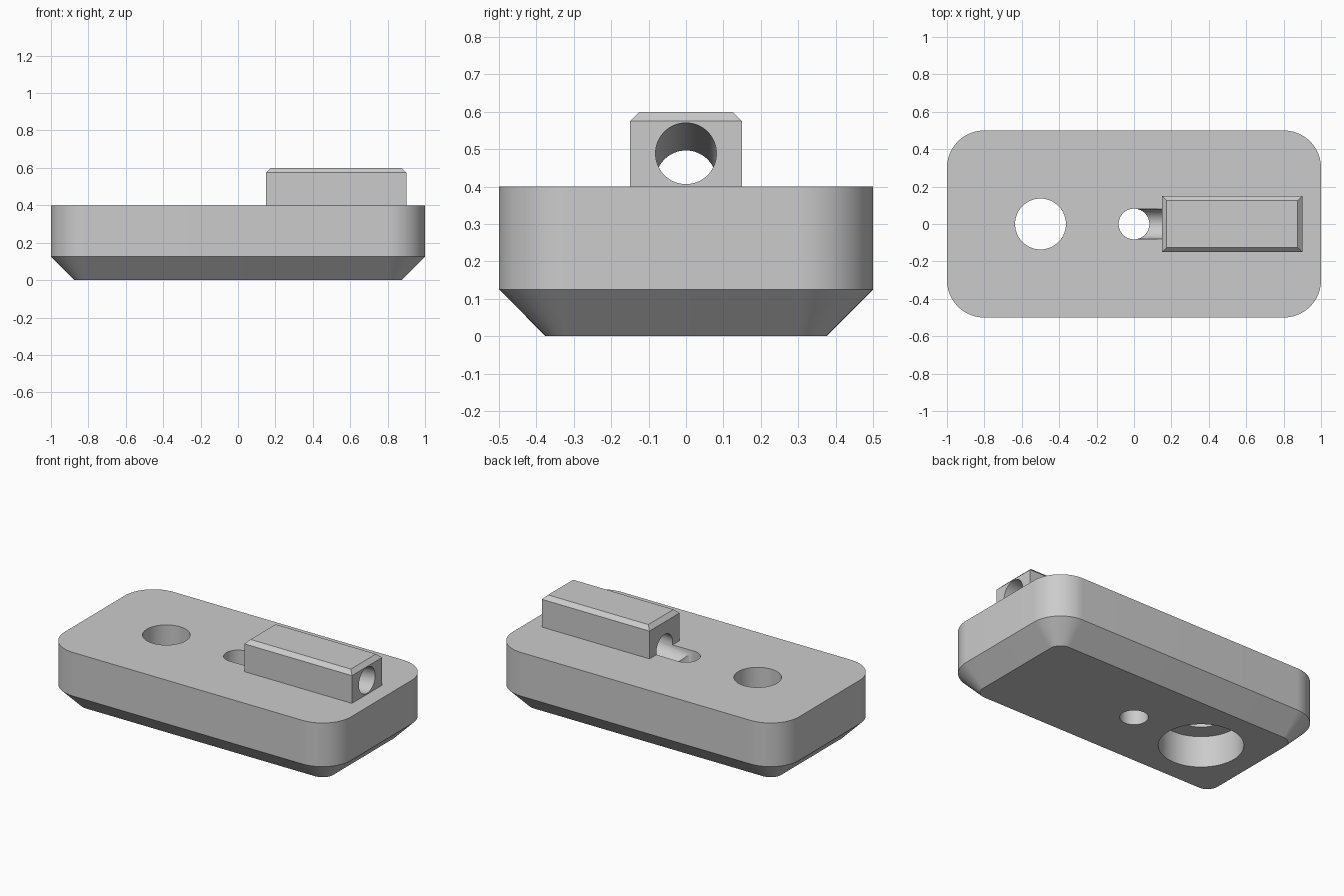
import bpy, bmesh
from math import sin, cos, pi, radians
from mathutils import Vector

if "Cube" in bpy.data.objects:
    bpy.data.objects.remove(bpy.data.objects["Cube"], do_unlink=True)

grey = bpy.data.materials.new("light_grey")
grey.use_nodes = True
colour = (0.6, 0.6, 0.6, 1)
grey.diffuse_color = colour
grey.node_tree.nodes["Principled BSDF"].inputs["Base Color"].default_value = colour


def make_object(name, bm):
    bmesh.ops.recalc_face_normals(bm, faces=bm.faces)
    mesh = bpy.data.meshes.new(name)
    bm.to_mesh(mesh)
    bm.free()
    mesh.materials.append(grey)
    obj = bpy.data.objects.new(name, mesh)
    bpy.context.collection.objects.link(obj)
    return obj


def outline(cx, hx, hy, radius, seg):
    """Rounded rectangle; seg = 0 gives square corners."""
    points = []
    for q, (sx, sy) in enumerate([(1, 1), (-1, 1), (-1, -1), (1, -1)]):
        for i in range(seg + 1):
            a = q * pi / 2 + (i / seg * pi / 2 if seg else 0)
            points.append((cx + sx * (hx - radius) + radius * cos(a),
                           sy * (hy - radius) + radius * sin(a)))
    return points


def prism(name, cx, hx, hy, radius, seg, levels):
    """Stack of outlines, each level given as (height, inset)."""
    bm = bmesh.new()
    rings = [[bm.verts.new((x, y, z)) for x, y in
              outline(cx, hx - d, hy - d, max(radius - d, 0), seg)]
             for z, d in levels]
    for low, high in zip(rings, rings[1:]):
        for i in range(len(low)):
            j = (i + 1) % len(low)
            bm.faces.new((low[i], low[j], high[j], high[i]))
    bm.faces.new(rings[0][::-1])
    bm.faces.new(rings[-1])
    return make_object(name, bm)


def rod(name, start, end, radius):
    """Cylinder between two points, used as a drill."""
    start, end = Vector(start), Vector(end)
    axis = end - start
    bm = bmesh.new()
    bmesh.ops.create_cone(bm, cap_ends=True, segments=64, radius1=radius,
                          radius2=radius, depth=axis.length)
    turn = axis.to_track_quat('Z', 'Y').to_matrix().to_4x4()
    bmesh.ops.transform(bm, matrix=turn, verts=bm.verts)
    bmesh.ops.translate(bm, vec=(start + end) / 2, verts=bm.verts)
    obj = make_object(name, bm)
    obj.hide_render = True
    return obj


def combine(target, tool, operation):
    """Apply a boolean and discard the tool."""
    mod = target.modifiers.new(operation, 'BOOLEAN')
    mod.operation, mod.solver, mod.object = operation, 'EXACT', tool
    bpy.ops.object.select_all(action='DESELECT')
    target.select_set(True)
    bpy.context.view_layer.objects.active = target
    bpy.ops.object.modifier_apply(modifier=mod.name)
    bpy.data.objects.remove(tool, do_unlink=True)


# Rounded plate with a chamfered underside
plate = prism("mounting_plate", 0, 1, 0.5, 0.2, 24,
              [(0, 0.125), (0.125, 0), (0.4, 0)])

# Raised guide block with chamfered top edges
block = prism("guide_block", 0.525, 0.375, 0.15, 0, 0,
              [(0.3, 0), (0.575, 0), (0.6, 0.025)])
combine(plate, block, 'UNION')

# Screw hole and its counterbore, cord hole, and sloping cord tunnel
drills = [
    ("screw_hole", (-0.5, 0, 0.1), (-0.5, 0, 0.5), 0.136),
    ("counterbore", (-0.5, 0, -0.1), (-0.5, 0, 0.2), 0.245),
    ("cord_hole", (0, 0, -0.1), (0, 0, 0.5), 0.082),
    ("cord_tunnel", (0, 0, 0.4), (1.2, 0, 0.518), 0.0815),
]
for drill in drills:
    combine(plate, rod(*drill), 'DIFFERENCE')

# Smooth round walls, crisp edges
bpy.ops.object.shade_smooth_by_angle(angle=radians(30))
